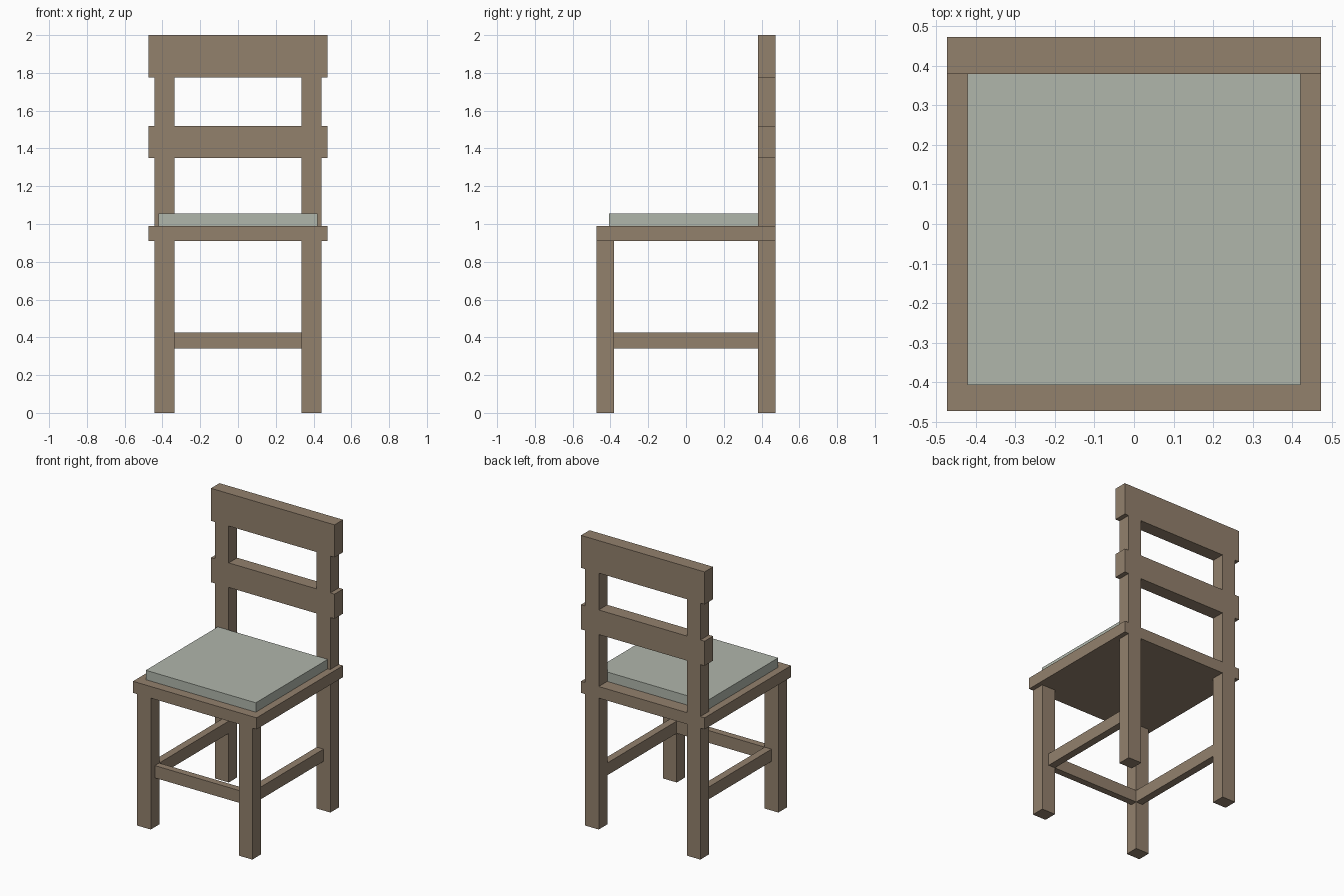
import bpy
import bmesh

if "Cube" in bpy.data.objects:
    bpy.data.objects.remove(bpy.data.objects["Cube"])


def material(name, rgb):
    m = bpy.data.materials.new(name)
    m.diffuse_color = (*rgb, 1.0)
    m.use_nodes = True
    m.node_tree.nodes["Principled BSDF"].inputs["Base Color"].default_value = m.diffuse_color
    return m


WOOD = material("brown wood", (0.29, 0.218, 0.152))
CLOTH = material("grey green cloth", (0.434, 0.468, 0.407))


def box(name, xs, ys, zs, mat=WOOD):
    """Axis-aligned box from its (min, max) extents."""
    bm = bmesh.new()
    bmesh.ops.create_cube(bm, size=1.0)
    for v in bm.verts:
        v.co = [r[0] if c < 0 else r[1] for c, r in zip(v.co, (xs, ys, zs))]
    mesh = bpy.data.meshes.new(name)
    bm.to_mesh(mesh)
    bm.free()
    mesh.materials.append(mat)
    ob = bpy.data.objects.new(name, mesh)
    bpy.context.collection.objects.link(ob)
    return ob


W = 0.473                        # half width of seat and rails
IN, OUT = 0.337, 0.441           # inner and outer side of the legs
FRONT, BACK = (-W, -0.38), (0.38, W)
SEAT_Z = (0.91, 0.99)
STRETCH_Z = (0.34, 0.425)

# Seat and cushion
box("seat", (-W, W), (-W, W), SEAT_Z)
box("cushion", (-0.421, 0.421), (-0.407, 0.38), (0.99, 1.055), CLOTH)

# Legs, back posts and side stretchers on both sides
for s, side in ((-1, "left"), (1, "right")):
    leg_x = sorted((s * IN, s * OUT))
    box(f"{side}_front_leg", leg_x, FRONT, (0, 0.91))
    box(f"{side}_back_leg", leg_x, BACK, (0, 0.91))
    box(f"{side}_lower_post", leg_x, BACK, (0.99, 1.35))
    box(f"{side}_upper_post", leg_x, BACK, (1.52, 1.775))
    box(f"{side}_stretcher", sorted((s * IN, s * 0.389)), (-0.38, 0.38), STRETCH_Z)

# Front stretcher
box("front_stretcher", (-IN, IN), (-0.427, -0.38), STRETCH_Z)

# Back rails
box("middle_rail", (-W, W), BACK, (1.35, 1.52))
box("top_rail", (-W, W), BACK, (1.775, 2.0))
